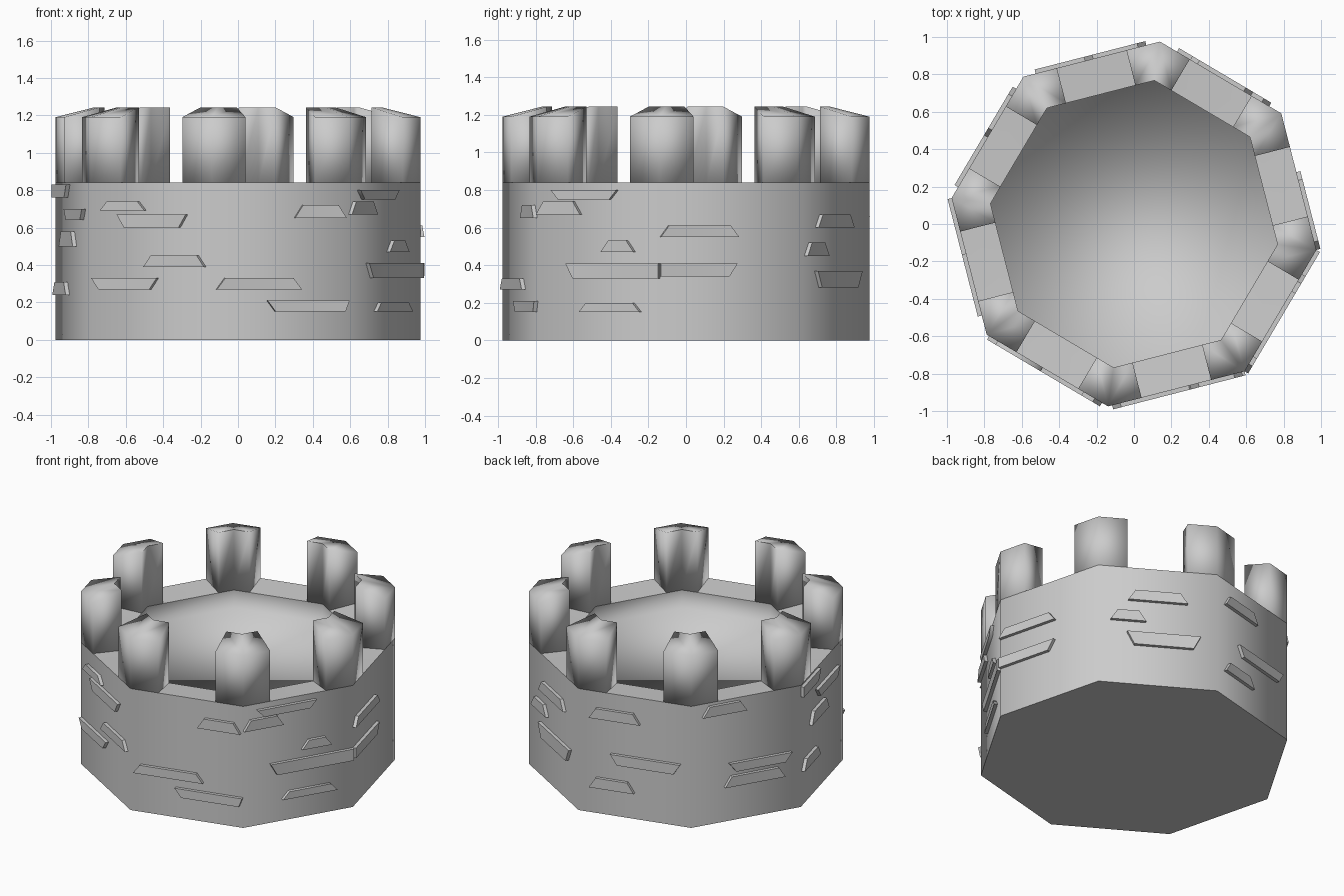
import bpy, bmesh, math
from mathutils import Vector

if "Cube" in bpy.data.objects:
    bpy.data.objects.remove(bpy.data.objects["Cube"])

SIDES, TURN = 8, math.radians(-8.1)
R_OUT, R_IN = 0.985, 0.775
RIM, RIM_IN, FLOOR = 0.84, 0.825, 0.70


def corner(i, r, z=0.0):
    a = TURN + i * math.tau / SIDES
    return Vector((r * math.cos(a), r * math.sin(a), z))


def finish(name, bm, angle=50):
    me = bpy.data.meshes.new(name)
    bm.to_mesh(me)
    bm.free()
    ob = bpy.data.objects.new(name, me)
    bpy.context.collection.objects.link(ob)
    bpy.ops.object.select_all(action='DESELECT')
    ob.select_set(True)
    bpy.context.view_layer.objects.active = ob
    bpy.ops.object.shade_smooth_by_angle(angle=math.radians(angle))
    return ob


def prism(bm, low, high):
    """Closed solid between two matching outlines."""
    a = [bm.verts.new(p) for p in low]
    b = [bm.verts.new(p) for p in high]
    bm.faces.new(a[::-1])
    bm.faces.new(b)
    n = len(a)
    for i in range(n):
        j = (i + 1) % n
        bm.faces.new((a[i], a[j], b[j], b[i]))
    bmesh.ops.recalc_face_normals(bm, faces=bm.faces)


def lathe(bm, profile):
    """Octagonal rings joined by quads, normals follow the profile."""
    rings = [[bm.verts.new(corner(i, r, z)) for i in range(SIDES)] for r, z in profile]
    for lo, hi in zip(rings, rings[1:]):
        for i in range(SIDES):
            j = (i + 1) % SIDES
            bm.faces.new((lo[i], lo[j], hi[j], hi[i]))
    return rings


# Octagonal tower wall with its base and rim
bm = bmesh.new()
rings = lathe(bm, [(R_OUT, 0), (R_OUT, 0.15), (R_OUT, RIM), (R_IN, RIM_IN)])
bm.faces.new(rings[0][::-1])
finish("tower_wall", bm)

# Recessed floor, softly shaded into its low inner walls
bm = bmesh.new()
rings = lathe(bm, [(R_IN, RIM_IN), (R_IN, FLOOR)])
bm.faces.new(rings[-1])
finish("tower_floor", bm, 120)

# Corner merlons with tops sloping down to the outside
for i in range(SIDES):
    bm = bmesh.new()

    def along(r, step, dist):
        c = corner(i, r)
        return c + (corner(i + step, r) - c).normalized() * dist

    plan = [along(R_OUT, -1, 0.185), corner(i, R_OUT), along(R_OUT, 1, 0.185),
            along(R_IN, 1, 0.105), corner(i, R_IN), along(R_IN, -1, 0.105)]
    tops = [1.19] * 3 + [1.243] * 3
    base = [RIM] * 3 + [RIM_IN] * 3
    prism(bm, [p + Vector((0, 0, z)) for p, z in zip(plan, base)],
          [p + Vector((0, 0, z)) for p, z in zip(plan, tops)])
    finish(f"merlon_{i + 1}", bm, 100)

# Raised stones per wall: start and end along the wall, bottom, top
stones = {
    0: [(0.0, 0.57, 0.55, 0.61), (0.0, 0.50, 0.34, 0.41)],
    1: [(0.25, 0.75, 0.60, 0.67), (0.30, 0.80, 0.28, 0.37), (0.1, 0.4, 0.45, 0.52)],
    2: [(0.10, 0.55, 0.66, 0.73), (0.35, 0.85, 0.36, 0.43), (0.1, 0.5, 0.18, 0.25)],
    3: [(0.30, 0.85, 0.24, 0.31), (0.40, 0.85, 0.34, 0.40), (0.1, 0.5, 0.75, 0.82)],
    4: [(0.02, 0.40, 0.24, 0.31), (0.0, 0.35, 0.76, 0.83), (0.2, 0.6, 0.50, 0.58),
        (0.4, 0.8, 0.64, 0.70)],
    5: [(0.09, 0.46, 0.69, 0.74), (0.29, 0.74, 0.60, 0.67),
        (0.45, 0.95, 0.39, 0.45), (0.08, 0.50, 0.27, 0.33)],
    6: [(0.03, 0.65, 0.27, 0.33), (0.46, 0.97, 0.15, 0.21), (0.60, 0.98, 0.65, 0.72)],
    7: [(0.0, 0.36, 0.67, 0.74), (0.18, 0.60, 0.75, 0.80), (0.53, 0.80, 0.47, 0.53),
        (0.30, 1.0, 0.33, 0.41), (0.35, 0.85, 0.15, 0.20)],
}
for i, rows in stones.items():
    bm = bmesh.new()
    a, b = corner(i, R_OUT), corner(i + 1, R_OUT)
    out = ((a + b) / 2).normalized()
    for k, (u0, u1, z0, z1) in enumerate(rows):
        slant = 0.06 if k % 2 else -0.06

        def spot(u, z, d):
            return a.lerp(b, min(max(u, 0), 1)) + out * d + Vector((0, 0, z))

        outline = [(u0, z0), (u1, z0), (u1 + slant, z1), (u0 - slant, z1)]
        prism(bm, [spot(u, z, -0.02) for u, z in outline],
              [spot(u, z, 0.022) for u, z in outline])
    finish(f"wall_stones_{i + 1}", bm)
